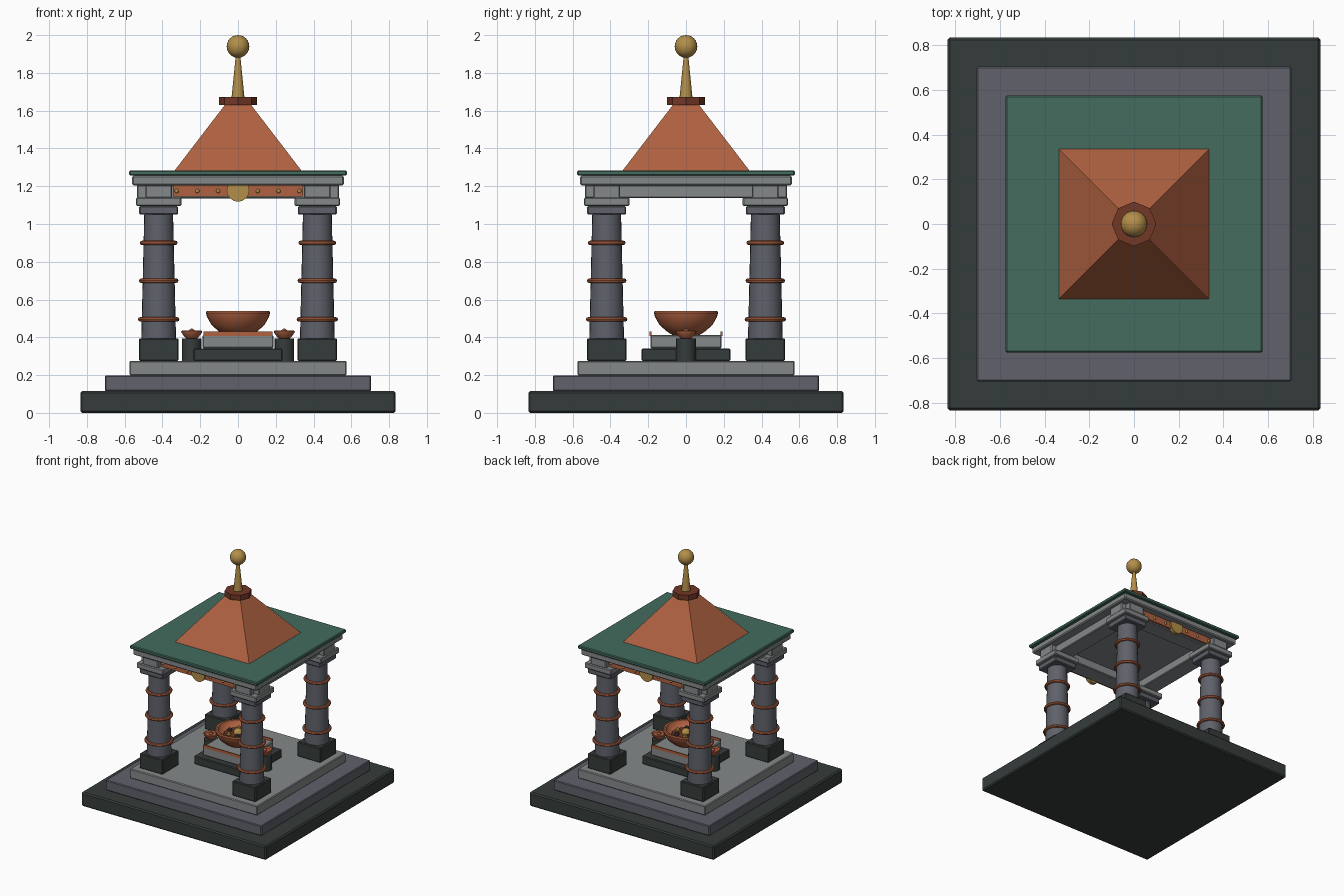
import bpy
import math

cube = bpy.data.objects.get("Cube")
if cube:
    bpy.data.objects.remove(cube, do_unlink=True)


def material(name, rgb):
    m = bpy.data.materials.new(name)
    m.use_nodes = True
    m.diffuse_color = (*rgb, 1)
    m.node_tree.nodes["Principled BSDF"].inputs["Base Color"].default_value = (*rgb, 1)
    return m


DARK = material("dark stone", (0.036, 0.046, 0.044))
SLATE = material("slate stone", (0.115, 0.12, 0.145))
PALE = material("pale stone", (0.235, 0.25, 0.255))
GREEN = material("green tile", (0.058, 0.15, 0.112))
COPPER = material("copper", (0.43, 0.12, 0.052))
RUST = material("dark copper", (0.17, 0.038, 0.02))
GOLD = material("gold", (0.45, 0.27, 0.065))


def finish(name, mat, smooth=False):
    ob = bpy.context.object
    ob.name = name
    ob.data.materials.clear()
    ob.data.materials.append(mat)
    if smooth:
        bpy.ops.object.shade_smooth_by_angle(angle=math.radians(35))
    return ob


def box(name, mat, x, y, z0, z1, hx, hy, bevel=0.006):
    bpy.ops.mesh.primitive_cube_add(size=2, location=(x, y, (z0 + z1) / 2))
    ob = finish(name, mat)
    ob.scale = (hx, hy, (z1 - z0) / 2)
    bpy.ops.object.transform_apply(location=False, rotation=False, scale=True)
    if bevel:
        mod = ob.modifiers.new("soft edge", 'BEVEL')
        mod.width = bevel
        mod.segments = 1
    return ob


def cone(name, mat, x, y, z0, z1, r0, r1, sides=24, turn=0.0, smooth=True):
    bpy.ops.mesh.primitive_cone_add(vertices=sides, radius1=r0, radius2=r1, depth=z1 - z0,
                                    location=(x, y, (z0 + z1) / 2), rotation=(0, 0, turn))
    return finish(name, mat, smooth)


def ball(name, mat, x, y, z, r, segments=24):
    bpy.ops.mesh.primitive_uv_sphere_add(segments=segments, ring_count=segments // 2,
                                         radius=r, location=(x, y, z))
    return finish(name, mat, True)


def lathe(name, mat, x, y, profile, sides=24):
    verts, faces = [], []
    for r, z in profile:
        for i in range(sides):
            a = math.tau * i / sides
            verts.append((r * math.cos(a), r * math.sin(a), z))
    n = len(profile)
    for k in range(n - 1):
        for i in range(sides):
            j = (i + 1) % sides
            faces.append((k * sides + i, k * sides + j, (k + 1) * sides + j, (k + 1) * sides + i))
    faces.append(tuple(reversed(range(sides))))
    faces.append(tuple(range((n - 1) * sides, n * sides)))
    mesh = bpy.data.meshes.new(name)
    mesh.from_pydata(verts, [], faces)
    ob = bpy.data.objects.new(name, mesh)
    ob.location = (x, y, 0)
    bpy.context.collection.objects.link(ob)
    bpy.ops.object.select_all(action='DESELECT')
    ob.select_set(True)
    bpy.context.view_layer.objects.active = ob
    return finish(name, mat, True)


# Stepped platform
box("platform_base", DARK, 0, 0, 0, 0.115, 0.835, 0.835, 0.01)
box("platform_middle_step", SLATE, 0, 0, 0.115, 0.198, 0.705, 0.705)
box("platform_top_step", PALE, 0, 0, 0.198, 0.275, 0.575, 0.575)

# Four columns with copper bands
C = 0.42
for sx in (-1, 1):
    for sy in (-1, 1):
        x, y = sx * C, sy * C
        box("column_base", DARK, x, y, 0.275, 0.395, 0.105, 0.105)
        cone("column_shaft", SLATE, x, y, 0.39, 1.06, 0.092, 0.076)
        for z in (0.495, 0.70, 0.90):
            r = 0.092 - 0.016 * (z - 0.39) / 0.67
            bpy.ops.mesh.primitive_torus_add(location=(x, y, z), major_radius=r + 0.008,
                                             minor_radius=0.012, major_segments=24, minor_segments=8)
            finish("column_band", COPPER, True)
        box("capital_lower", SLATE, x, y, 1.05, 1.095, 0.103, 0.103)
        box("capital_upper", PALE, x, y, 1.095, 1.14, 0.12, 0.12)

# Crossing beams
for s in (-1, 1):
    box("cross_beam", PALE, 0, s * C, 1.135, 1.208, 0.535, 0.07)
    box("side_beam", PALE, s * C, 0, 1.137, 1.208, 0.07, 0.535)

# Copper frieze with gold studs and medallion, front and back
for s in (-1, 1):
    box("frieze_panel", COPPER, 0, s * 0.494, 1.145, 1.203, 0.345, 0.01, 0)
    for x in (0.105, 0.215, 0.325):
        for sx in (-1, 1):
            ball("frieze_stud", GOLD, sx * x, s * 0.504, 1.174, 0.011, 12)
    bpy.ops.mesh.primitive_cylinder_add(vertices=16, radius=0.06, depth=0.03,
                                        location=(0, s * 0.502, 1.178),
                                        rotation=(math.pi / 2, 0, 0))
    finish("frieze_medallion", GOLD, True)

# Roof
box("cornice", PALE, 0, 0, 1.205, 1.256, 0.56, 0.56, 0.008)
box("roof_slab", GREEN, 0, 0, 1.256, 1.284, 0.576, 0.576)
cone("roof_pyramid", COPPER, 0, 0, 1.284, 1.635, 0.335 * math.sqrt(2), 0.066 * math.sqrt(2),
     4, math.pi / 4, False)
cone("roof_collar", RUST, 0, 0, 1.63, 1.672, 0.1, 0.1, 8, 0, False)
cone("spire", GOLD, 0, 0, 1.672, 1.90, 0.034, 0.011, 16)
ball("spire_ball", GOLD, 0, 0, 1.94, 0.06)

# Altar
box("altar_plinth", DARK, 0, 0, 0.275, 0.342, 0.235, 0.235)
box("altar_block", PALE, 0, 0, 0.342, 0.412, 0.188, 0.188)
for s in (-1, 1):
    box("altar_trim", COPPER, 0, s * 0.187, 0.408, 0.43, 0.182, 0.005, 0)

# Fire bowl with embers
lathe("fire_bowl", COPPER, 0, 0,
      [(0.07, 0.412), (0.10, 0.43), (0.14, 0.465), (0.165, 0.51), (0.17, 0.53), (0.165, 0.54),
       (0.15, 0.538), (0.14, 0.515), (0.11, 0.495)], 32)
cone("ember_bed", RUST, 0, 0, 0.485, 0.503, 0.12, 0.10)
ball("ember_core", GOLD, 0, 0, 0.505, 0.036, 12)
for i in range(6):
    a = math.tau * i / 6
    ball("ember", (GOLD, DARK)[i % 2], 0.075 * math.cos(a), 0.075 * math.sin(a), 0.506, 0.02, 8)

# Side lamps on stands
for s in (-1, 1):
    x = s * 0.245
    cone("lamp_stand", DARK, x, 0, 0.275, 0.393, 0.052, 0.052, 16)
    lathe("lamp_bowl", COPPER, x, 0,
          [(0.025, 0.39), (0.04, 0.405), (0.054, 0.425), (0.056, 0.434), (0.048, 0.436),
           (0.038, 0.428)], 20)
    ball("lamp_ember", COPPER, x, 0, 0.431, 0.016, 10)
